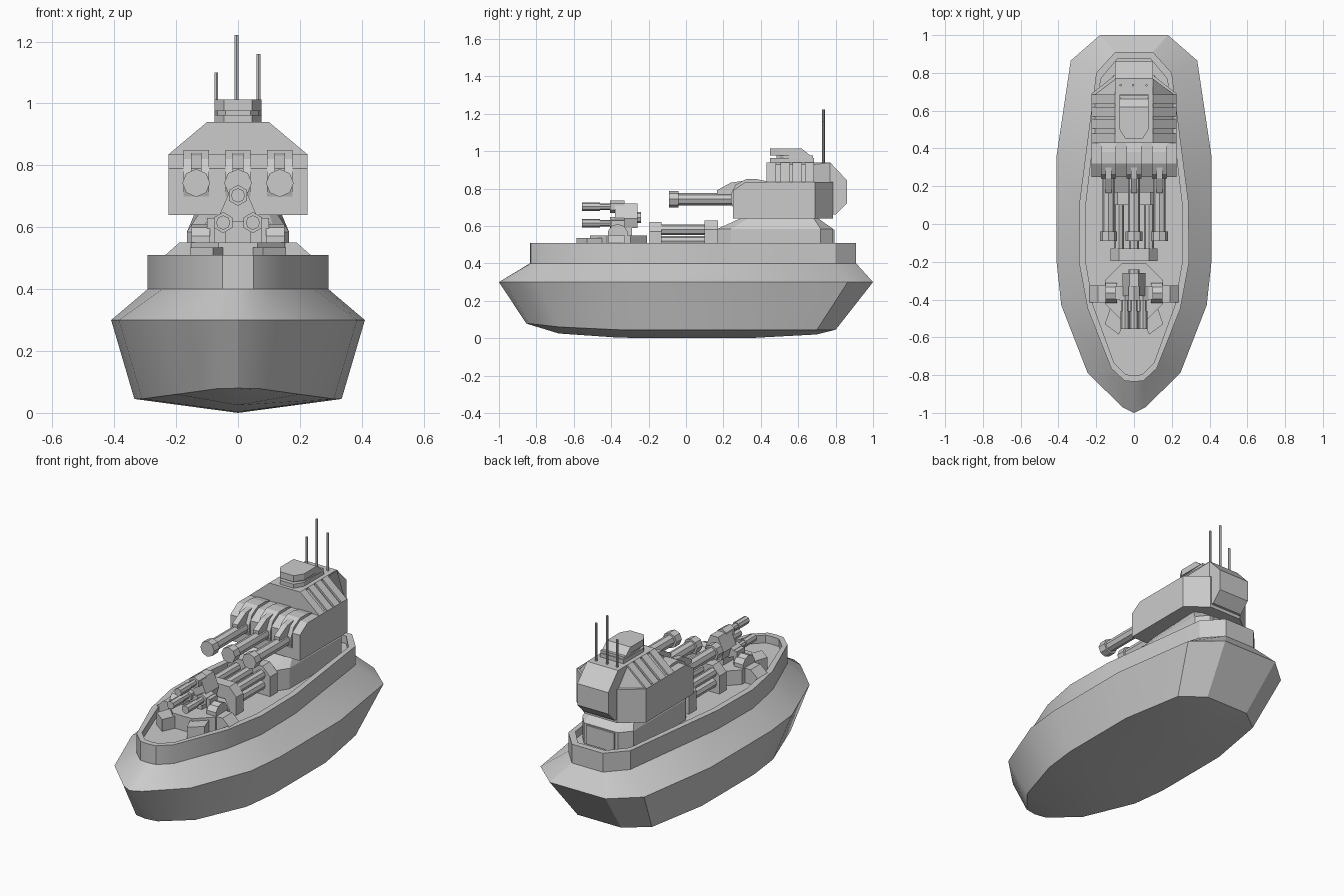
import bpy, bmesh, math
from mathutils import Vector

if "Cube" in bpy.data.objects:
    bpy.data.objects.remove(bpy.data.objects["Cube"])


def finish(name, bm, smooth=False):
    bmesh.ops.remove_doubles(bm, verts=bm.verts, dist=0.0005)
    bmesh.ops.recalc_face_normals(bm, faces=bm.faces)
    me = bpy.data.meshes.new(name)
    bm.to_mesh(me)
    bm.free()
    ob = bpy.data.objects.new(name, me)
    bpy.context.collection.objects.link(ob)
    if smooth:
        bpy.ops.object.select_all(action='DESELECT')
        ob.select_set(True)
        bpy.context.view_layer.objects.active = ob
        bpy.ops.object.shade_smooth_by_angle(angle=math.radians(30))
    return ob


def loft(name, rings, smooth=False, cap_start=True):
    """Rings are half outlines (first point on x = 0), mirrored to full loops."""
    bm = bmesh.new()
    loops = []
    for half in rings:
        full = half + [(-x, y, z) for x, y, z in reversed(half[1:])]
        loops.append([bm.verts.new(p) for p in full])
    for a, b in zip(loops, loops[1:]):
        for i in range(len(a)):
            j = (i + 1) % len(a)
            bm.faces.new((a[i], a[j], b[j], b[i]))
    if cap_start:
        bm.faces.new(loops[0])
    bm.faces.new(loops[-1])
    return finish(name, bm, smooth)


def prism(name, pts, axis, a, b):
    """Extrude a 2D polygon along an axis from a to b."""
    put = {'x': lambda u, v, t: (t, u, v), 'y': lambda u, v, t: (u, t, v),
           'z': lambda u, v, t: (u, v, t)}[axis]
    bm = bmesh.new()
    lo = [bm.verts.new(put(u, v, a)) for u, v in pts]
    hi = [bm.verts.new(put(u, v, b)) for u, v in pts]
    bm.faces.new(lo)
    bm.faces.new(hi)
    for i in range(len(pts)):
        j = (i + 1) % len(pts)
        bm.faces.new((lo[i], lo[j], hi[j], hi[i]))
    return finish(name, bm)


def rod(name, p, q, r, sides=8):
    p, q = Vector(p), Vector(q)
    bm = bmesh.new()
    bmesh.ops.create_cone(bm, cap_ends=True, segments=sides, radius1=r, radius2=r,
                          depth=(q - p).length)
    rot = (q - p).to_track_quat('Z', 'Y').to_matrix().to_4x4()
    bm.transform(rot)
    bmesh.ops.translate(bm, verts=bm.verts, vec=(p + q) / 2)
    return finish(name, bm)


def box(name, x0, x1, y0, y1, z0, z1):
    return prism(name, [(x0, y0), (x1, y0), (x1, y1), (x0, y1)], 'z', z0, z1)


def flat(pts, z, sx=1, sy=1):
    return [(x * sx, y * sy, z) for x, y in pts]


# Hull with shallow V keel, knuckle, bulwark and sunken deck
chine = [(0, -.855, .08), (.07, -.84, .078), (.2, -.68, .06), (.31, -.36, .045),
         (.335, -.15, .045), (.335, .33, .045), (.27, .7, .045), (.14, .8, .045)]
keel_z = [.08, .074, .025, .003, 0, 0, .02, .045]
keel = [(0, p[1], z) for p, z in zip(chine, keel_z)]
knuckle = [(0, -1), (.06, -.97), (.245, -.79), (.385, -.43), (.41, -.2), (.41, .36),
           (.335, .865), (.18, 1)]
rim = [(0, -.835), (.05, -.83), (.12, -.765), (.245, -.45), (.292, -.2), (.288, .12),
       (.2, .8), (.1, .91)]
loft("hull", [keel, chine, flat(knuckle, .3), flat(rim, .4), flat(rim, .51),
              flat(rim, .51, .88, .96), flat(rim, .465, .88, .96)], True, cap_start=False)

# Superstructure base
foot = [(0, .17), (.12, .17), (.165, .24), (.165, .72), (.11, .785)]
shoulder = [(0, .3), (.1, .3), (.125, .34), (.14, .68), (.1, .7)]
loft("superstructure", [flat(foot, .46), flat(foot, .585), flat(shoulder, .645)])
box("rear_hatch", -.09, .09, .77, .795, .47, .58)

# Main turret, stepped front, sloped roof
wall = [(0, .25), (.225, .25), (.225, .69), (.105, .785)]
brow = [(0, .32), (.225, .32), (.225, .69), (.105, .785)]
loft("turret_body", [flat(wall, .64), flat(wall, .79), flat(brow, .835)])
roof_low = [(0, .43), (.212, .43), (.212, .685), (.1, .77)]
roof_top = [(0, .43), (.09, .43), (.09, .685), (.1, .77)]
loft("turret_roof", [flat(roof_low, .83), flat(roof_top, .938)])
prism("turret_bustle", [(.68, .94), (.77, .94), (.86, .845), (.86, .72), (.8, .66),
                        (.68, .66)], 'x', -.1, .1)
box("roof_plate", -.1, .1, .43, .77, .92, .94)
slat = [(.09, .92), (.1, .94), (.225, .835), (.2, .82)]
for s in (-1, 1):
    for i, y in enumerate((.43, .505, .57, .635)):
        prism("roof_slat", [(s * x, z) for x, z in slat], 'y', y, y + .05)

# Three guns with rounded mantlets
for x in (-.135, 0, .135):
    prism("mantlet", [(.45, .7), (.45, .835), (.38, .85), (.32, .85), (.265, .82),
                      (.24, .77), (.24, .73), (.25, .7)], 'x', x - .041, x + .041)
    prism("mantlet_fin", [(.3, .84), (.24, .832), (.165, .79), (.165, .745), (.3, .745)],
          'x', x - .017, x + .017)
    rod("gun_barrel", (x, .26, .743), (x, -.05, .743), .033)
    rod("muzzle", (x, -.04, .743), (x, -.09, .743), .045)

# Command cupola with visor slot
cup = [(0, .45), (.045, .45), (.076, .5), (.076, .685), (.03, .685)]
cup_top = [(0, .45), (.045, .45), (.076, .5), (.076, .62), (.03, .62)]
slot = [(0, .485), (.04, .485), (.066, .52), (.076, .68), (.03, .68)]
loft("cupola", [flat(cup, .935), flat(cup, .963), flat(slot, .963), flat(slot, .978)])
loft("cupola_cap", [flat([(x, min(y, .665)) for x, y in cup], .976), flat(cup_top, 1.013)])

# Aerials
for x, top in ((-.07, 1.1), (-.005, 1.222), (.066, 1.16)):
    rod("aerial", (x, .735, .9), (x, .735, top), .007, 6)

# Midship pipes between two bulkheads
plate = [(-.125, .46), (.125, .46), (.125, .57), (.08, .62), (-.08, .62), (-.125, .57)]
prism("front_bulkhead", plate, 'y', -.195, -.13)
prism("rear_bulkhead", [(x * 1.1, z + .01 if z > .5 else z) for x, z in plate], 'y', .1, .17)
for x in (-.08, 0, .08):
    rod("deck_pipe", (x, -.14, .58), (x, .11, .58), .027)
    rod("lower_pipe", (x, -.14, .52), (x, .11, .52), .027)

# Fore gun pedestal with feet
n = 8
octagon = [(.165 * math.cos(math.pi * (2 * i + 1) / n),
            -.36 + .165 * math.sin(math.pi * (2 * i + 1) / n)) for i in range(n)]
prism("gun_pedestal", octagon, 'z', .46, .55)
for s in (-1, 1):
    prism("side_foot", [(s * .12, .46), (s * .235, .46), (s * .235, .51), (s * .19, .55),
                        (s * .12, .55)], 'y', -.415, -.325)
    prism("front_foot", [(s * .03, -.47), (s * .12, -.43), (s * .155, -.53),
                         (s * .08, -.585)], 'z', .46, .535)
    # trunnion drum at each side
    rod("trunnion", (s * .09, -.365, .555), (s * .15, -.365, .555), .055, 10)
    box("trunnion_bracket", min(s * .075, s * .1), max(s * .075, s * .1),
        -.4, -.33, .54, .63)

# Three-barrel fore gun
prism("gun_core", [(-.045, .59), (.045, .59), (.06, .64), (.025, .72), (-.025, .72),
                   (-.06, .64)], 'y', -.38, -.26)
box("gun_neck", -.04, .04, -.39, -.29, .54, .62)
rod("gun_breech", (0, -.27, .645), (0, -.24, .645), .03)
for x, z in ((0, .703), (-.048, .615), (.048, .615)):
    rod("fore_housing", (x, -.33, z), (x, -.405, z), .034, 6)
    rod("fore_barrel", (x, -.38, z), (x, -.5, z), .018)
    rod("fore_muzzle", (x, -.46, z), (x, -.555, z), .023)
